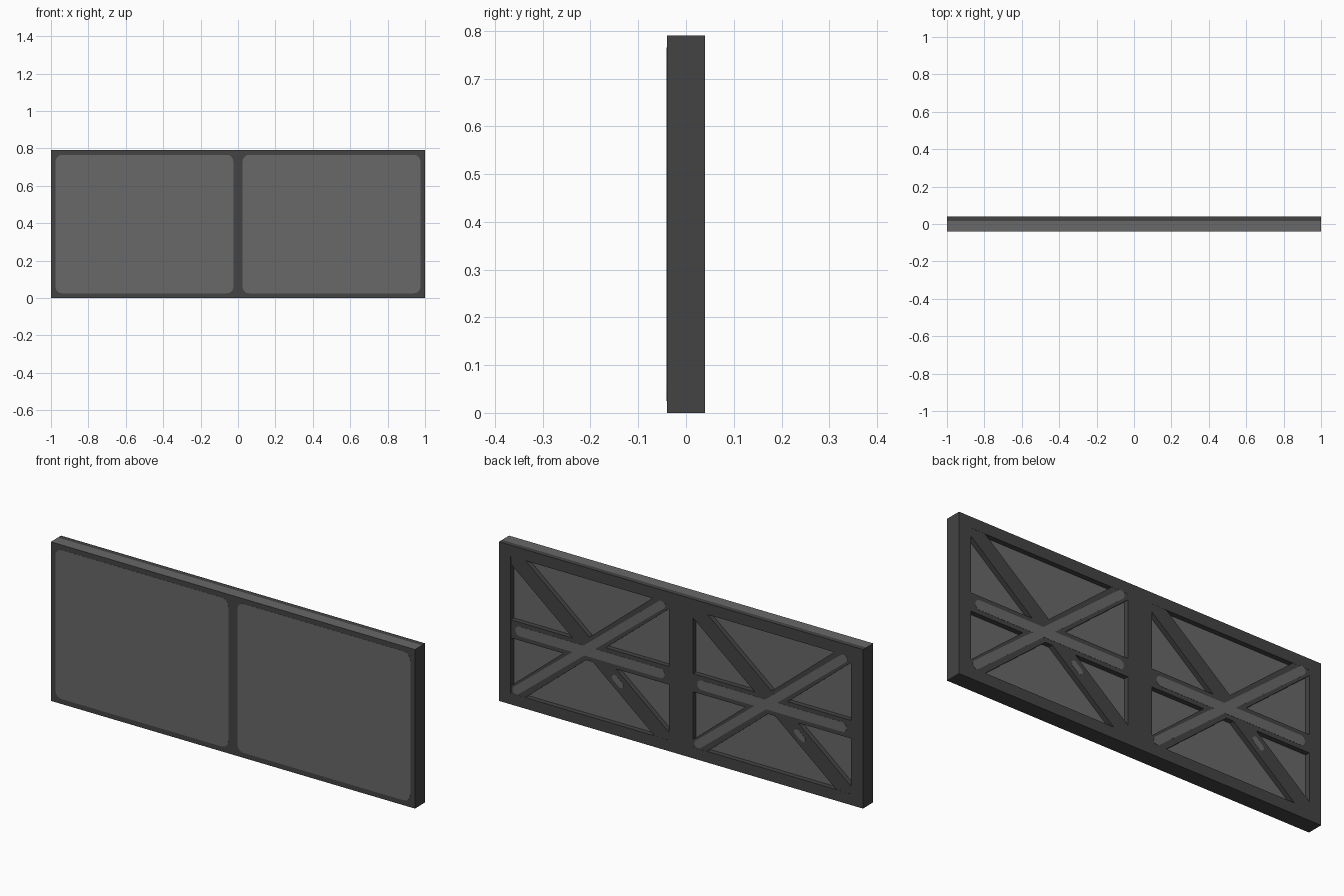
import bpy, bmesh, math

if "Cube" in bpy.data.objects:
    bpy.data.objects.remove(bpy.data.objects["Cube"])


def material(name, value):
    m = bpy.data.materials.new(name)
    m.diffuse_color = (value, value, value, 1)
    m.use_nodes = True
    m.node_tree.nodes["Principled BSDF"].inputs["Base Color"].default_value = m.diffuse_color
    return m


DARK = material("dark grey", 0.057)
LIGHT = material("mid grey", 0.14)
H = 0.79          # panel height
MID = 0.015       # back surface of the core slab


def plate(name, cx, cz, w, h, y0, y1, mat, radius=0.0, angle=0.0):
    """Rectangle or rounded plate in the xz plane, extruded from y0 to y1."""
    pts = []
    steps = 6 if radius else 0
    for i, (sx, sz) in enumerate(((1, 1), (-1, 1), (-1, -1), (1, -1))):
        for k in range(steps + 1):
            a = math.pi / 2 * (i + (k / steps if steps else 0))
            pts.append((sx * (w / 2 - radius) + radius * math.cos(a),
                        sz * (h / 2 - radius) + radius * math.sin(a)))
    c, s = math.cos(angle), math.sin(angle)
    bm = bmesh.new()
    verts = [bm.verts.new((cx + u * c - v * s, y0, cz + u * s + v * c)) for u, v in pts]
    face = bm.faces.new(verts)
    ext = bmesh.ops.extrude_face_region(bm, geom=[face])
    for v in ext["geom"]:
        if isinstance(v, bmesh.types.BMVert):
            v.co.y = y1
    bmesh.ops.remove_doubles(bm, verts=bm.verts, dist=1e-5)
    bmesh.ops.recalc_face_normals(bm, faces=bm.faces)
    mesh = bpy.data.meshes.new(name)
    bm.to_mesh(mesh)
    bm.free()
    mesh.materials.append(mat)
    ob = bpy.data.objects.new(name, mesh)
    bpy.context.collection.objects.link(ob)
    return ob


def bar(name, a, b, width, y0, y1, mat, rounded=False):
    """Straight bar between two points in the xz plane."""
    dx, dz = b[0] - a[0], b[1] - a[1]
    return plate(name, (a[0] + b[0]) / 2, (a[1] + b[1]) / 2, math.hypot(dx, dz), width,
                 y0, y1, mat, width / 2 - 0.0005 if rounded else 0, math.atan2(dz, dx))


# Core slab: dark front and sides, lighter top and back
core = plate("core_slab", 0, H / 2, 2, H, -0.04, MID, DARK)
core.data.materials.append(LIGHT)
for p in core.data.polygons:
    p.material_index = 1 if p.normal.z > 0.5 or p.normal.y > 0.5 else 0

# Back frame rails and stiles
RAIL = 0.055
plate("bottom_rail", 0, RAIL / 2, 2, RAIL, MID, 0.04, DARK)
plate("top_rail", 0, H - RAIL / 2, 2, RAIL, MID, 0.04, DARK)
for name, x, w in (("left_stile", -0.9675, 0.065), ("middle_stile", 0, 0.132),
                   ("right_stile", 0.9675, 0.065)):
    plate(name, x, H / 2, w, H - 2 * RAIL, MID, 0.04, DARK)

# Each bay has a front panel, a crossed brace and a horizontal brace
for side, x in (("left", -0.5), ("right", 0.5)):
    plate(side + "_front_panel", x, 0.395, 0.95, 0.74, -0.0408, -0.036, LIGHT, 0.035)

    bar(side + "_falling_brace", (x + 0.43, 0.745), (x - 0.43, 0.045), 0.08, MID, 0.0394, DARK)
    bar(side + "_rising_brace", (x + 0.43, 0.045), (x - 0.43, 0.755), 0.08, MID, 0.0394, DARK)
    bar(side + "_level_brace", (x + 0.46, 0.375), (x - 0.46, 0.375), 0.09, MID, 0.0394, DARK)

    # Lighter rounded strips on the braces
    bar(side + "_rising_strip", (x + 0.42, 0.065), (x - 0.41, 0.73), 0.04, 0.038, 0.0403, LIGHT, True)
    bar(side + "_level_strip", (x + 0.41, 0.375), (x - 0.41, 0.375), 0.048, 0.038, 0.0403, LIGHT, True)
    bar(side + "_falling_strip", (x - 0.125, 0.293), (x - 0.18, 0.248), 0.03, 0.038, 0.0403, LIGHT, True)
